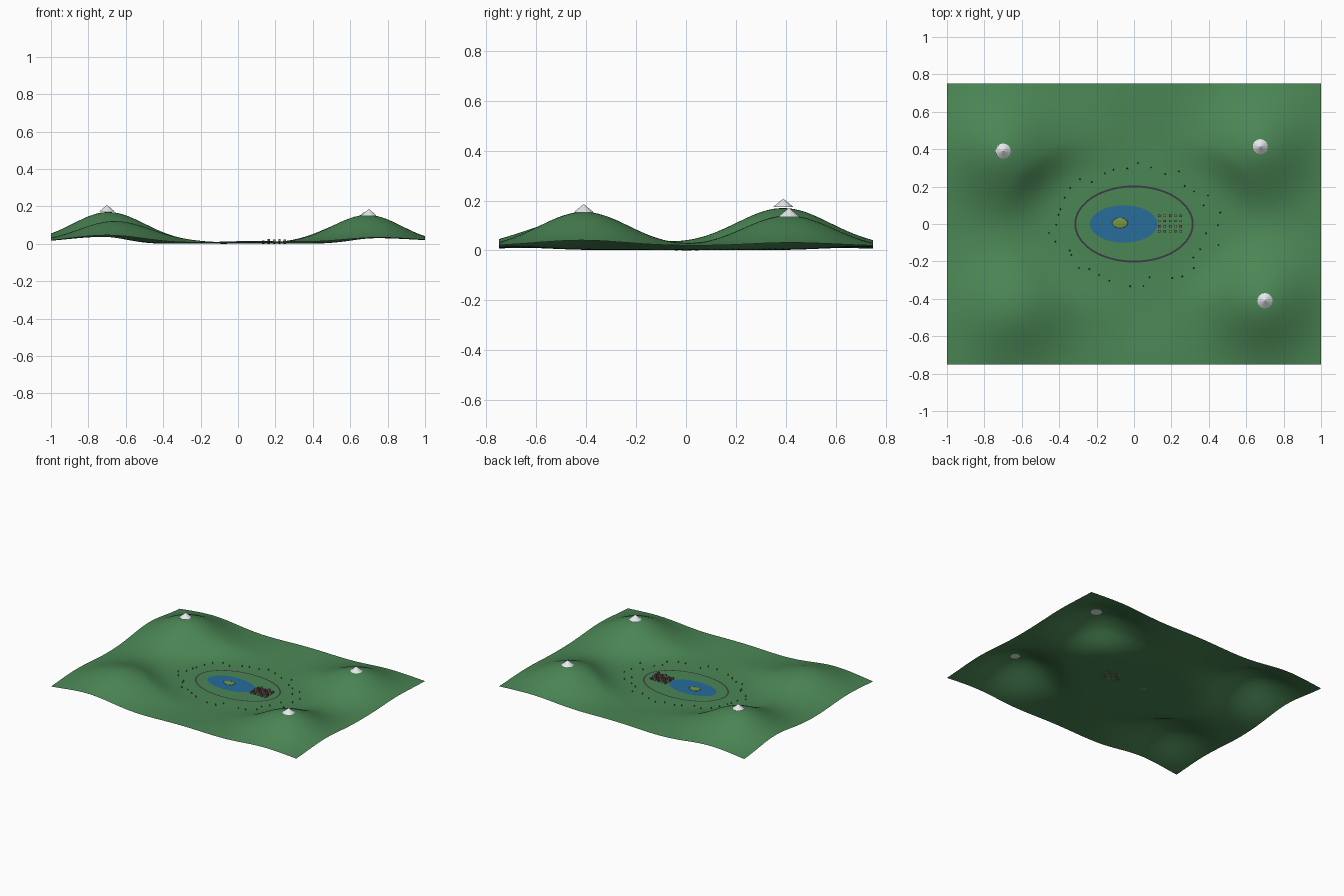
import bpy, math, random
from mathutils import Matrix
import bmesh

if "Cube" in bpy.data.objects:
    bpy.data.objects.remove(bpy.data.objects["Cube"])

random.seed(4)


def material(name, rgb):
    m = bpy.data.materials.new(name)
    m.diffuse_color = (*rgb, 1)
    m.use_nodes = True
    m.node_tree.nodes["Principled BSDF"].inputs["Base Color"].default_value = m.diffuse_color
    return m


grass = material("grass", (0.07, 0.24, 0.09))
water = material("water", (0.02, 0.15, 0.33))
isle = material("isle", (0.18, 0.30, 0.06))
asphalt = material("asphalt", (0.05, 0.04, 0.06))
snow = material("snow", (0.8, 0.82, 0.85))
leaf = material("leaf", (0.02, 0.10, 0.03))
walls = [material("wall_" + n, c) for n, c in (
    ("grey", (0.2, 0.2, 0.22)), ("red", (0.3, 0.06, 0.05)),
    ("sand", (0.4, 0.28, 0.12)), ("blue", (0.1, 0.15, 0.25)))]

# Hills: x, y, height, spread
HILLS = [(-0.70, 0.39, 0.165, 0.27), (0.68, 0.41, 0.128, 0.26),
         (0.70, -0.41, 0.143, 0.26), (-0.67, -0.45, 0.115, 0.27)]


def ground(x, y):
    r = math.hypot(x / 0.5, y / 0.36)
    t = min(max((r - 0.75) / 0.7, 0), 1)
    mask = t * t * (3 - 2 * t)
    h = sum(a * math.exp(-((x - cx) ** 2 + (y - cy) ** 2) / s ** 2)
            for cx, cy, a, s in HILLS)
    h += 0.008 + 0.006 * math.sin(7 * x + 1) * math.cos(8 * y)
    return 0.001 + mask * h


def finish(bm, name, mat, smooth=False):
    me = bpy.data.meshes.new(name)
    bm.to_mesh(me)
    bm.free()
    for p in me.polygons:
        p.use_smooth = smooth
    me.materials.append(mat)
    ob = bpy.data.objects.new(name, me)
    bpy.context.collection.objects.link(ob)
    return ob


# Rolling terrain sheet
bm = bmesh.new()
bmesh.ops.create_grid(bm, x_segments=96, y_segments=72, size=1)
for v in bm.verts:
    v.co.y *= 0.75
    v.co.z = ground(v.co.x, v.co.y)
finish(bm, "terrain", grass, True)

# Lake
bm = bmesh.new()
bmesh.ops.create_circle(bm, cap_ends=True, segments=48, radius=1,
                        matrix=Matrix.Translation((-0.055, 0, 0.004)) @ Matrix.Diagonal((0.18, 0.1, 1, 1)))
finish(bm, "lake", water)

# Low domed island
bm = bmesh.new()
bmesh.ops.create_uvsphere(bm, u_segments=20, v_segments=10, radius=1,
                          matrix=Matrix.Translation((-0.075, 0.005, 0.004)) @ Matrix.Diagonal((0.042, 0.028, 0.004, 1)))
finish(bm, "island", isle, True)

# Oval ring road
bm = bmesh.new()
rings = []
for i in range(72):
    a = math.tau * i / 72
    rings.append([bm.verts.new(((0.314 + d) * math.cos(a), (0.201 + d) * math.sin(a),
                  ground(0.314 * math.cos(a), 0.201 * math.sin(a)) + 0.003)) for d in (-0.005, 0.005)])
for i in range(72):
    p, q = rings[i], rings[(i + 1) % 72]
    bm.faces.new((p[0], p[1], q[1], q[0]))
finish(bm, "ring_road", asphalt)

# Snow caps on the three tallest hills
for x, y, z in ((-0.70, 0.39, 0.174), (0.675, 0.413, 0.137), (0.70, -0.41, 0.152)):
    bm = bmesh.new()
    bmesh.ops.create_cone(bm, cap_ends=True, segments=14, radius1=0.041, radius2=0,
                          depth=0.034, matrix=Matrix.Translation((x, y, z + 0.017)))
    finish(bm, "snow_cap", snow)

# Town blocks beside the lake
for i in range(5):
    for j in range(4):
        x, y = 0.135 + 0.029 * i, -0.038 + 0.027 * j
        h = random.uniform(0.012, 0.026)
        bm = bmesh.new()
        bmesh.ops.create_cube(bm, size=1, matrix=Matrix.Translation((x, y, h / 2)) @ Matrix.Diagonal((0.013, 0.013, h, 1)))
        finish(bm, "building", walls[(i * 3 + j) % 4])

# Small trees scattered around the basin
bm = bmesh.new()
for i in range(38):
    a = math.tau * i / 38 + random.uniform(-0.05, 0.05)
    k = random.uniform(0.85, 1.05)
    x, y = 0.46 * k * math.cos(a), 0.32 * k * math.sin(a)
    bmesh.ops.create_cone(bm, cap_ends=True, segments=6, radius1=0.004, radius2=0, depth=0.012,
                          matrix=Matrix.Translation((x, y, ground(x, y) + 0.006)))
finish(bm, "trees", leaf)
